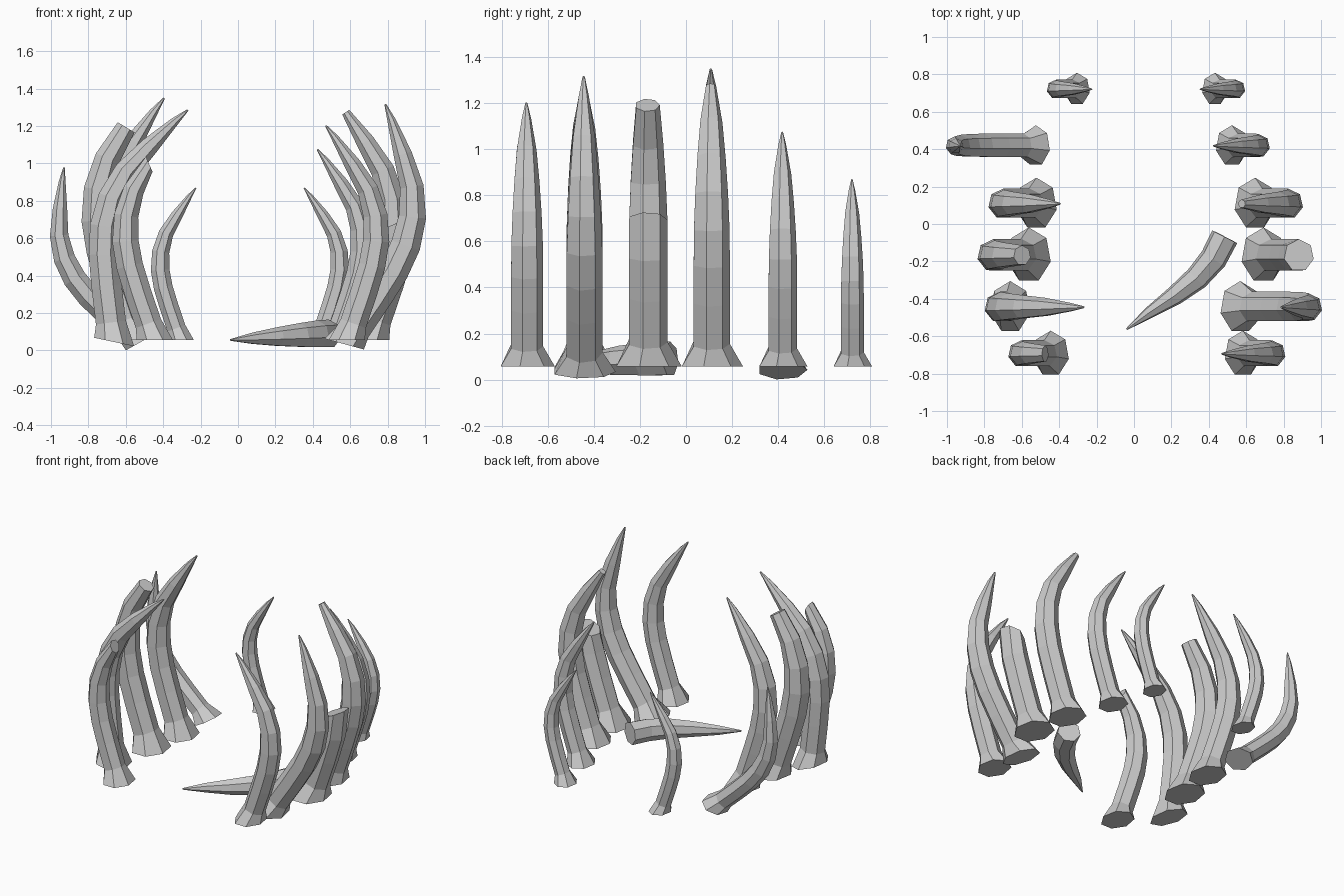
import bpy, bmesh
from math import sin, cos, pi, radians
from mathutils import Vector, Matrix

if "Cube" in bpy.data.objects:
    bpy.data.objects.remove(bpy.data.objects["Cube"])

SIDES = 7
# Normalised rib profile: inward offset, height, radius (base ring is handled as a flare)
PROFILE = [(0, 0, .108), (-.03, .076, .064), (-.079, .22, .064), (-.117, .345, .064),
           (-.137, .46, .063), (-.133, .58, .058), (-.098, .70, .050),
           (-.026, .82, .039), (.055, .942, .018), (.098, 1.0, .004)]


def tube(name, points, radii, b, flare=False, end_tilt=0):
    """Seven-sided tube along a path; b is the fixed cross-section axis."""
    bm = bmesh.new()
    rings = []
    n = len(points)
    for i, (p, r) in enumerate(zip(points, radii)):
        t = (points[min(i + 1, n - 1)] - points[max(i - 1, 0)]).normalized()
        if i == n - 1:
            t = Matrix.Rotation(radians(end_tilt), 3, b) @ t
        a = b.cross(t).normalized()
        c = t.cross(a)
        if flare and i == 0:
            a, c = Vector((.8, 0, 0)), b
        ring = []
        for k in range(SIDES):
            ang = 2 * pi * k / SIDES
            ring.append(bm.verts.new(p + r * (cos(ang) * c + sin(ang) * a)))
        rings.append(ring)
    for lo, hi in zip(rings, rings[1:]):
        for k in range(SIDES):
            j = (k + 1) % SIDES
            bm.faces.new((lo[k], lo[j], hi[j], hi[k]))
    bm.faces.new(rings[0][::-1])
    bm.faces.new(rings[-1])
    bmesh.ops.recalc_face_normals(bm, faces=bm.faces)
    mesh = bpy.data.meshes.new(name)
    bm.to_mesh(mesh)
    bm.free()
    obj = bpy.data.objects.new(name, mesh)
    bpy.context.collection.objects.link(obj)
    return obj


def rib(name, x, y, z, h, rings=10, lean=0, cut=0):
    """Standing rib curving toward the middle; lean > 0 tips it toward +x."""
    inward = 1 if x < 0 else -1
    prof = PROFILE[:rings]
    pts = [Vector((inward * u * h, 0, v * h)) for u, v, r in prof]
    obj = tube(name, pts, [r * h for u, v, r in prof], Vector((0, 1, 0)), True, inward * cut)
    obj.data.transform(Matrix.Translation((x, y, z)) @ Matrix.Rotation(radians(lean), 4, 'Y'))


# Ribs from back to front: x, y, z, height, ring count (fewer = broken off), lean, cut tilt
RIBS = [
    ("rib_left_1", -.305, .721, .057, .812, 10, 0, 0),
    ("rib_right_1", .433, .721, .057, .812, 10, 0, 0),
    ("rib_left_2", -.525, .418, .042, 1.015, 10, -29, 0),
    ("rib_right_2", .524, .418, .057, 1.018, 10, 0, 0),
    ("rib_left_3", -.522, .108, .057, 1.292, 10, 0, 0),
    ("rib_right_3_chipped", .647, .108, .057, 1.292, 9, 0, 0),
    ("rib_left_4_broken", -.562, -.168, .057, 1.385, 8, 0, 0),
    ("rib_right_4_broken", .692, -.168, .057, 1.385, 5, 0, 32),
    ("rib_left_5", -.662, -.445, .045, 1.295, 10, 12, 0),
    ("rib_right_5", .568, -.445, .034, 1.295, 10, 15.3, 0),
    ("rib_left_6_broken", -.445, -.694, .057, 1.145, 8, 0, 35),
    ("rib_right_6", .582, -.694, .057, 1.145, 10, 0, 0),
]
for args in RIBS:
    rib(*args)

# Fallen rib piece lying on the ground
path = [(.485, -.068, .088), (.425, -.185, .086), (.335, -.29, .08),
        (.215, -.385, .072), (.08, -.475, .064), (-.04, -.563, .056)]
tube("fallen_rib_piece", [Vector(p) for p in path],
     [.077, .075, .067, .053, .032, .005], Vector((0, 0, 1)))
